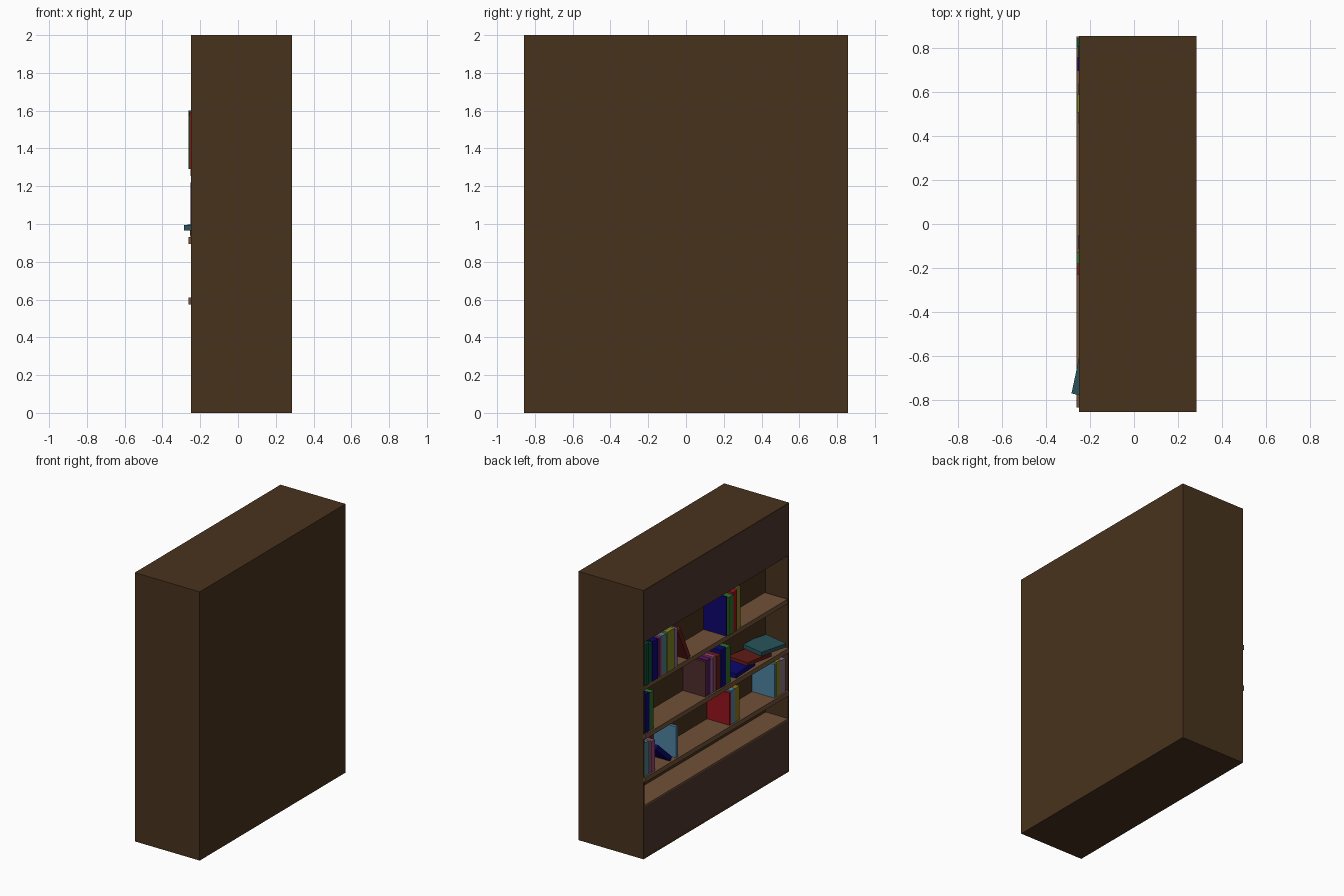
import bpy, math
from mathutils import Vector, Matrix

if "Cube" in bpy.data.objects:
    bpy.data.objects.remove(bpy.data.objects["Cube"])

mats = {}

def material(rgb):
    """One shared material per colour (0-255 display values)."""
    if rgb not in mats:
        m = bpy.data.materials.new("colour_%d_%d_%d" % rgb)
        m.diffuse_color = [(c / 255) ** 2.2 for c in rgb] + [1]
        m.use_nodes = True
        m.node_tree.nodes["Principled BSDF"].inputs["Base Color"].default_value = m.diffuse_color
        mats[rgb] = m
    return mats[rgb]

def box(name, lo, hi, rgb, xform=None):
    """Axis-aligned box from lo to hi, optionally moved by a matrix."""
    pts = [(x, y, z) for x in (lo[0], hi[0]) for y in (lo[1], hi[1]) for z in (lo[2], hi[2])]
    faces = [(0, 1, 3, 2), (4, 6, 7, 5), (0, 4, 5, 1), (2, 3, 7, 6), (0, 2, 6, 4), (1, 5, 7, 3)]
    me = bpy.data.meshes.new(name)
    me.from_pydata(pts, [], faces)
    if xform:
        me.transform(xform)
    me.materials.append(material(rgb))
    ob = bpy.data.objects.new(name, me)
    bpy.context.collection.objects.link(ob)
    return ob

WOOD, PANEL, SHELF = (74, 54, 35), (78, 57, 47), (112, 82, 58)
W, FRONT, WALL, BACK, T = 0.857, -0.25, -0.065, 0.285, 0.012

# Cabinet body: deep rear block, two sides, top and base
box("cabinet_back", (WALL, -W, 0), (BACK, W, 2), WOOD)
for name, y in (("front_side", -W), ("rear_side", W - T)):
    box(name, (FRONT, y, 0), (WALL, y + T, 2), WOOD)
box("cabinet_top", (FRONT, -W + T, 1.99), (WALL, W - T, 2), WOOD)
box("cabinet_base", (FRONT, -W + T, 0), (WALL, W - T, 0.02), WOOD)

# Closed panels above and below the open shelves
box("upper_panel", (FRONT, -W + T, 1.61), (WALL, W - T, 1.99), PANEL)
box("lower_panel", (FRONT, -W + T, 0.02), (WALL, W - T, 0.385), PANEL)
box("cabinet_floor", (FRONT, -W + T, 0.385), (WALL, W - T, 0.397), SHELF)

# Shelves
S1, S2, S3 = 1.29, 0.93, 0.61
for i, (z, front) in enumerate(((S1, -0.251), (S2, -0.263), (S3, -0.263))):
    box("shelf_%d" % (i + 1), (front, -0.835, z - 0.035), (WALL, 0.855, z), SHELF)

GREEN, DGREEN, NAVY, PURPLE = (50, 110, 45), (20, 80, 55), (20, 15, 110), (90, 25, 100)
PINK, TEAL, OLIVE, LILAC = (150, 70, 110), (75, 125, 135), (125, 130, 40), (135, 110, 140)
RED, MAROON, BLUE, GOLD = (150, 25, 35), (100, 35, 30), (80, 130, 160), (140, 115, 30)
BROWN, DTEAL = (80, 48, 48), (45, 85, 90)

# Upright rows: shelf height, start y (runs towards -y), [thickness, height, front x, colour]
rows = [
    (S1, 0.845, [(0.04, 0.31, -0.262, DGREEN), (0.045, 0.29, -0.255, DGREEN),
                 (0.065, 0.295, -0.258, NAVY), (0.03, 0.28, -0.25, PURPLE),
                 (0.025, 0.29, -0.25, PINK), (0.05, 0.29, -0.252, TEAL),
                 (0.085, 0.30, -0.26, OLIVE), (0.05, 0.28, -0.252, LILAC)]),
    (S1, -0.115, [(0.015, 0.29, -0.25, NAVY), (0.055, 0.285, -0.262, GREEN),
                  (0.05, 0.30, -0.258, RED), (0.05, 0.31, -0.25, OLIVE)]),
    (S2, 0.845, [(0.055, 0.29, -0.252, NAVY), (0.055, 0.28, -0.25, GREEN)]),
    (S2, 0.13, [(0.02, 0.26, -0.25, BROWN), (0.045, 0.265, -0.25, PURPLE),
                (0.03, 0.25, -0.248, LILAC), (0.035, 0.26, -0.25, PINK),
                (0.05, 0.25, -0.25, MAROON), (0.065, 0.28, -0.252, NAVY),
                (0.055, 0.27, -0.25, GREEN)]),
    (S3, 0.845, [(0.05, 0.25, -0.25, TEAL), (0.03, 0.24, -0.25, LILAC),
                 (0.045, 0.23, -0.25, PINK)]),
    (S3, 0.475, [(0.025, 0.23, -0.25, BLUE)]),
    (S3, -0.155, [(0.02, 0.24, -0.25, RED), (0.045, 0.25, -0.25, BLUE),
                  (0.055, 0.25, -0.25, GOLD)]),
    (S3, -0.685, [(0.02, 0.25, -0.25, BLUE), (0.05, 0.26, -0.25, OLIVE),
                  (0.06, 0.25, -0.25, LILAC)]),
]
for r, (z, y, books) in enumerate(rows):
    for b, (t, h, front, rgb) in enumerate(books):
        box("book_%d_%d" % (r, b), (front, y - t + 0.002, z), (WALL, y, z + h), rgb)
        y -= t

# Books leaning on their neighbours (bottom corner y, tilt in degrees)
for name, y, z, tilt, h, rgb in (("leaning_book_upper", 0.305, S1, 25, 0.28, MAROON),
                                 ("leaning_book_lower", 0.52, S3, 48, 0.22, NAVY)):
    m = Matrix.Translation((0, y, z)) @ Matrix.Rotation(math.radians(-tilt), 4, 'X')
    drop = 0.035 * math.sin(math.radians(tilt))
    box(name, (-0.25, 0, 0), (WALL - 0.005, 0.035, h), rgb, Matrix.Translation((0, 0, drop)) @ m)

# Loose pile lying flat: centre, half size, turn, tilt
for name, c, half, turn, tilt, rgb in (
        ("flat_book_bottom", (-0.155, -0.35, 0.946), (0.088, 0.12, 0.016), 3, 0, NAVY),
        ("flat_book_middle", (-0.16, -0.52, 0.962), (0.085, 0.13, 0.013), -4, 4, MAROON),
        ("flat_book_top", (-0.163, -0.68, 0.983), (0.1, 0.115, 0.014), -12, 1.5, DTEAL)):
    m = (Matrix.Translation(c) @ Matrix.Rotation(math.radians(turn), 4, 'Z')
         @ Matrix.Rotation(math.radians(tilt), 4, 'X'))
    h = Vector(half)
    box(name, -h, h, rgb, m)
